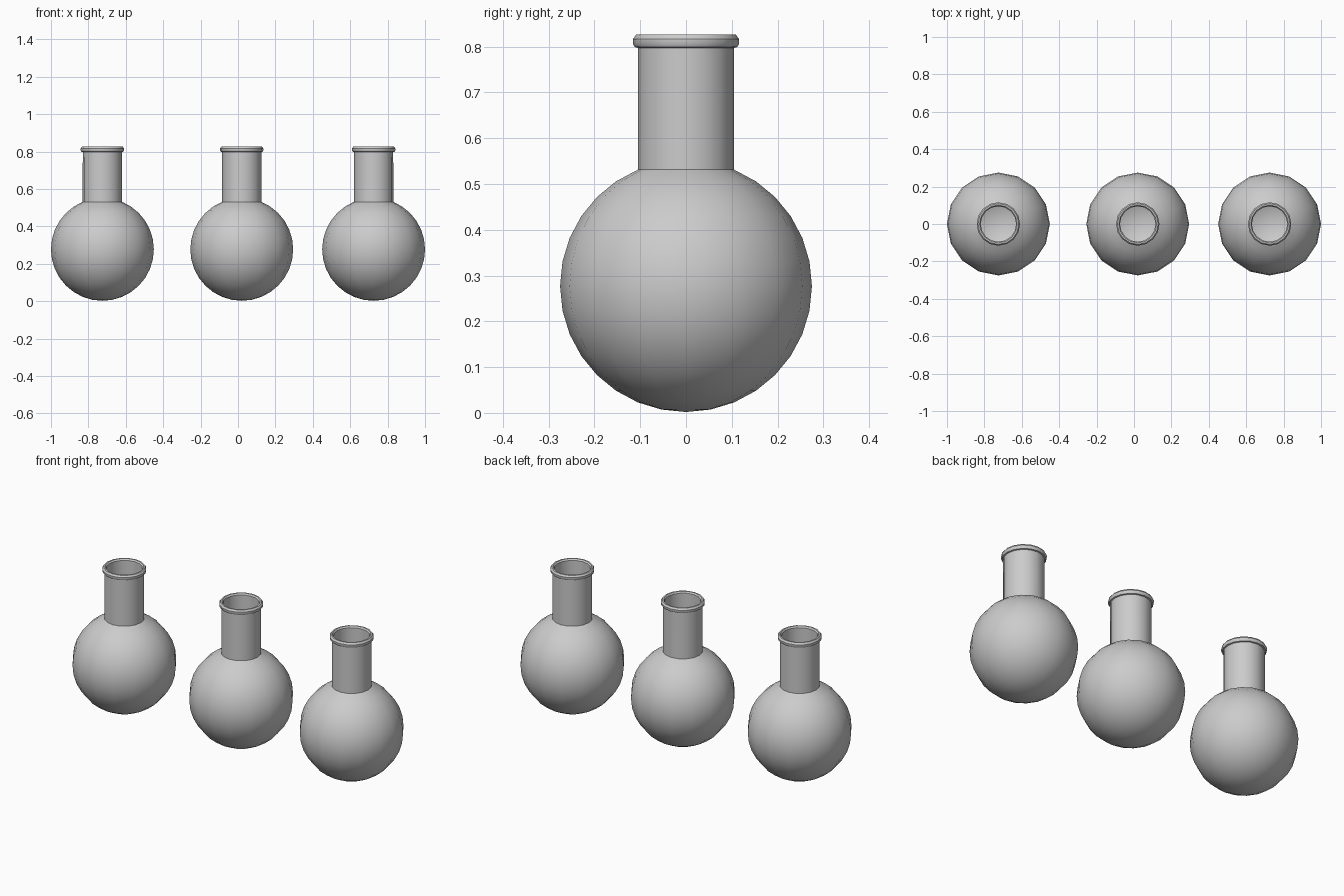
import bpy, bmesh
from math import sin, cos, pi, radians

if "Cube" in bpy.data.objects:
    bpy.data.objects.remove(bpy.data.objects["Cube"])

SIDES = 16      # segments around each flask
R = 0.275       # bulb radius
WALL = 0.01     # glass thickness
CZ = 0.277      # bulb centre height


def flask_profile():
    # outer bulb from the bottom pole up to the neck
    pts = [(R * sin(i * pi / 16), CZ - R * cos(i * pi / 16)) for i in range(15)]
    # neck, rolled rim, then down the inside of the neck
    pts += [(0.105, 0.797), (0.112, 0.799), (0.116, 0.806), (0.116, 0.816),
            (0.109, 0.826), (0.101, 0.826), (0.095, 0.818)]
    # inner bulb back down to the pole
    r = R - WALL
    pts += [(0.095, CZ + 0.2455)]
    pts += [(r * sin(i * pi / 16), CZ - r * cos(i * pi / 16)) for i in range(13, -1, -1)]
    return pts


def lathe(name, profile, x):
    bm = bmesh.new()
    rings = []
    for r, z in profile:
        if r < 1e-6:
            rings.append([bm.verts.new((0, 0, z))])
        else:
            rings.append([bm.verts.new((r * cos(2 * pi * k / SIDES),
                                        r * sin(2 * pi * k / SIDES), z))
                          for k in range(SIDES)])
    for a, b in zip(rings, rings[1:]):
        for k in range(SIDES):
            n = (k + 1) % SIDES
            if len(a) == 1:
                bm.faces.new((a[0], b[n], b[k]))
            elif len(b) == 1:
                bm.faces.new((a[k], a[n], b[0]))
            else:
                bm.faces.new((a[k], a[n], b[n], b[k]))
    bmesh.ops.recalc_face_normals(bm, faces=bm.faces[:])
    mesh = bpy.data.meshes.new(name)
    bm.to_mesh(mesh)
    bm.free()
    obj = bpy.data.objects.new(name, mesh)
    obj.location.x = x
    bpy.context.collection.objects.link(obj)
    bpy.ops.object.select_all(action='DESELECT')
    obj.select_set(True)
    bpy.context.view_layer.objects.active = obj
    bpy.ops.object.shade_smooth_by_angle(angle=radians(30))
    return obj


# three round-bottom flasks in a row, the middle one slightly off centre
for label, x in (("left", -0.725), ("middle", 0.02), ("right", 0.725)):
    lathe("round_flask_" + label, flask_profile(), x)
